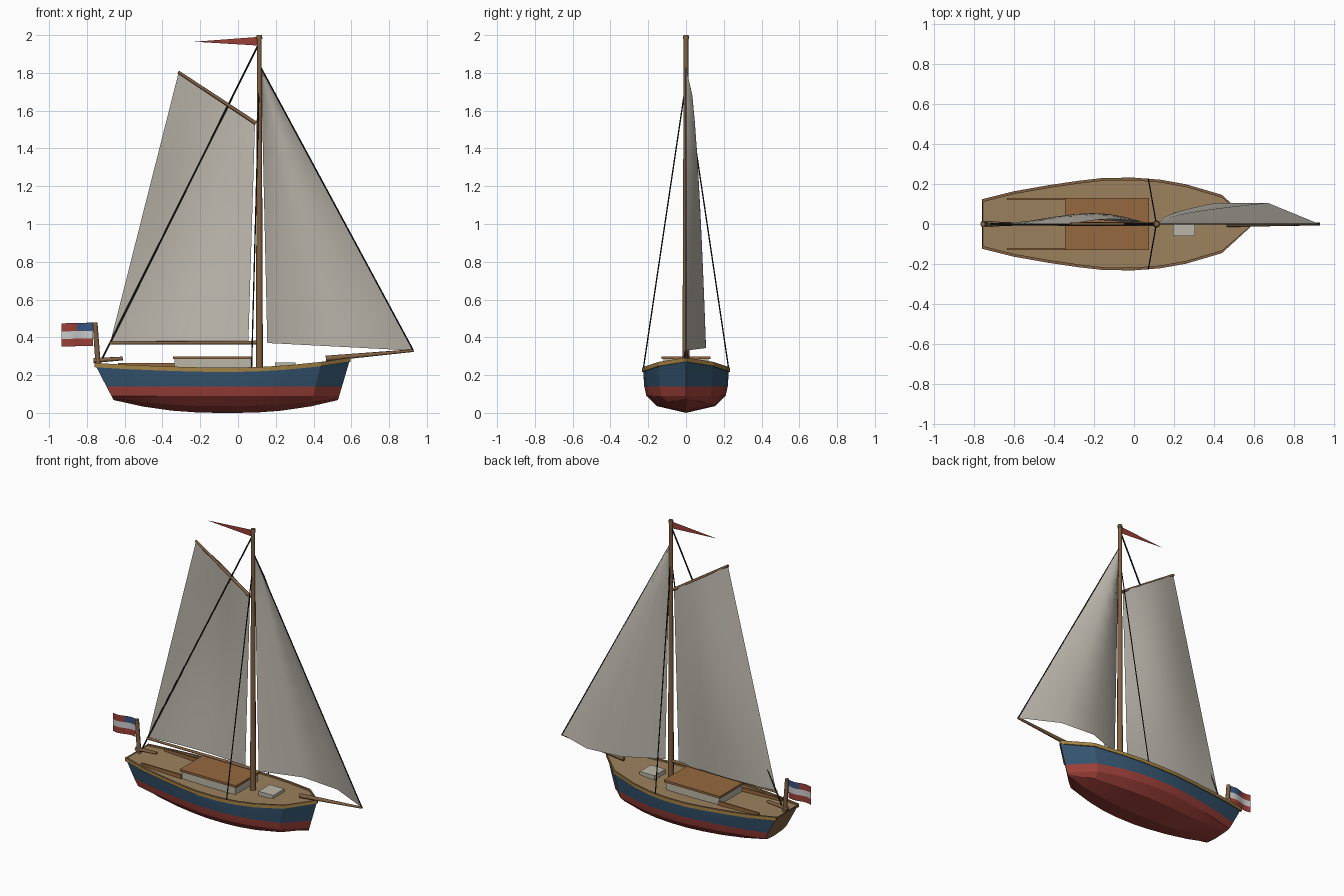
import bpy, bmesh
from math import sin, pi
from mathutils import Vector, Matrix

if "Cube" in bpy.data.objects:
    bpy.data.objects.remove(bpy.data.objects["Cube"])


def material(name, r, g, b):
    m = bpy.data.materials.new(name)
    m.diffuse_color = (r, g, b, 1)
    m.use_nodes = True
    m.node_tree.nodes["Principled BSDF"].inputs["Base Color"].default_value = m.diffuse_color
    return m


NAVY = material("navy_paint", 0.035, 0.09, 0.16)
RED = material("red_paint", 0.33, 0.05, 0.04)
OCHRE = material("ochre_trim", 0.36, 0.22, 0.06)
DECK = material("deck_planks", 0.33, 0.22, 0.11)
WOOD = material("spar_wood", 0.22, 0.12, 0.055)
ROOF = material("roof_wood", 0.3, 0.14, 0.05)
CREAM = material("cream_paint", 0.5, 0.47, 0.38)
CANVAS = material("sail_canvas", 0.52, 0.49, 0.43)
ROPE = material("dark_rope", 0.015, 0.015, 0.015)
WHITE = material("flag_white", 0.65, 0.65, 0.65)
BLUE = material("flag_blue", 0.04, 0.09, 0.22)


def build(name, bm, *mats, smooth=None):
    me = bpy.data.meshes.new(name)
    bm.to_mesh(me)
    bm.free()
    for m in mats:
        me.materials.append(m)
    ob = bpy.data.objects.new(name, me)
    bpy.context.collection.objects.link(ob)
    if smooth:
        bpy.ops.object.select_all(action='DESELECT')
        ob.select_set(True)
        bpy.context.view_layer.objects.active = ob
        bpy.ops.object.shade_smooth_by_angle(angle=smooth)
    return ob


def box(name, x, y, z, mat):
    bm = bmesh.new()
    bmesh.ops.create_cube(bm, size=1)
    for v in bm.verts:
        v.co = [lo + (c + 0.5) * (hi - lo) for c, (lo, hi) in zip(v.co, (x, y, z))]
    return build(name, bm, mat)


def rod(name, a, b, r1, r2, mat, sides=8):
    a, b = Vector(a), Vector(b)
    bm = bmesh.new()
    rot = (b - a).to_track_quat('Z', 'Y').to_matrix().to_4x4()
    bmesh.ops.create_cone(bm, cap_ends=True, segments=sides, radius1=r1, radius2=r2,
                          depth=(b - a).length, matrix=Matrix.Translation((a + b) / 2) @ rot)
    return build(name, bm, mat, smooth=0.9)


def loft(rings, bm, mat_of, closed=False):
    # join successive rows of points with quads
    rows = [[bm.verts.new(p) for p in r] for r in rings]
    n = len(rows[0])
    for i, (r, s) in enumerate(zip(rows, rows[1:])):
        for j in range(n if closed else n - 1):
            k = (j + 1) % n
            bm.faces.new((r[j], s[j], s[k], r[k])).material_index = mat_of(i, j)
    return rows


def finish(bm):
    bmesh.ops.remove_doubles(bm, verts=bm.verts, dist=0.0005)
    bmesh.ops.recalc_face_normals(bm, faces=bm.faces)


# hull stations: deck x, half beam, sheer height
STATIONS = [(-.76, .12, .262), (-.6, .16, .252), (-.43, .19, .245), (-.28, .212, .24),
            (-.15, .227, .237), (0, .228, .237), (.13, .218, .241), (.26, .195, .249),
            (.44, .142, .267), (.595, .0, .29)]


def section(x, b, zs):
    u = (x + .76) / 1.355
    keel = .068 * abs(2 * u - 1) ** 2.6
    chine = .09
    pts = [(b, zs), (b * .97, .14), (b * .92, chine),
           (b * .68, keel + (chine - keel) * .4), (0, keel)]
    low = -.66 + 1.19 * u
    return [(low + (x - low) * (z - .07) / (zs - .07), y, z) for y, z in pts]


# hull with painted bands and wooden transom
bm = bmesh.new()
rings = []
for st in STATIONS:
    half = section(*st)
    rings.append(half + [(x, -y, z) for x, y, z in half[-2::-1]])
rows = loft(rings, bm, lambda i, j: 0 if j in (0, 7) else 1)
bm.faces.new(rows[0]).material_index = 2
finish(bm)
build("hull", bm, NAVY, RED, WOOD, smooth=0.35)

# deck
bm = bmesh.new()
loft([[(x, b - .004, z - .006), (x, -b + .004, z - .006)] if b else [(x, .001, z - .006), (x, -.001, z - .006)]
      for x, b, z in STATIONS], bm, lambda i, j: 0)
for f in bm.faces:
    if f.normal.z < 0:
        f.normal_flip()
bmesh.ops.recalc_face_normals(bm, faces=bm.faces)
if sum(f.normal.z for f in bm.faces) < 0:
    bmesh.ops.reverse_faces(bm, faces=bm.faces)
build("deck", bm, DECK)

# gunwale rails on both sides
for side, s in (("left", 1), ("right", -1)):
    bm = bmesh.new()
    rings = []
    for x, b, z in STATIONS:
        o, i = s * (b + .004), s * max(b - .01, 0)
        rings.append([(x, o, z - .02), (x, o, z + .003), (x, i, z + .003), (x, i, z - .02)])
    rows = loft(rings, bm, lambda i, j: 1 if j == 1 else 0, closed=True)
    bm.faces.new(rows[0])
    bm.faces.new(rows[-1])
    bmesh.ops.recalc_face_normals(bm, faces=bm.faces)
    build(side + "_gunwale", bm, OCHRE, WOOD)

# cabin, cockpit coamings, fore hatch
box("cabin", (-.335, .065), (-.12, .12), (.22, .286), CREAM)
box("cabin_roof", (-.345, .075), (-.13, .13), (.284, .299), ROOF)
for side, s in (("left", 1), ("right", -1)):
    box(side + "_coaming", (-.635, -.335), sorted((s * .12, s * .13)), (.23, .264), ROOF)
box("fore_hatch", (.195, .305), (-.06, .06), (.235, .268), CREAM)

# mast and spars
rod("mast", (.113, 0, .225), (.113, 0, 1.99), .019, .012, WOOD)
rod("mast_cap", (.113, 0, 1.98), (.113, 0, 2.0), .016, .014, WOOD)
rod("boom", (.1, 0, .372), (-.68, 0, .37), .01, .008, WOOD)
rod("gaff", (.095, 0, 1.533), (-.317, 0, 1.805), .01, .008, WOOD)
rod("bowsprit", (.465, 0, .288), (.93, 0, .33), .015, .007, WOOD)
rod("tiller", (-.765, 0, .277), (-.61, 0, .288), .013, .01, WOOD)
rod("flag_pole", (-.74, 0, .25), (-.757, 0, .478), .014, .013, WOOD)


# sails: sheets between four corners, bellied towards +y
def sail(name, low_a, low_b, top_a, top_b, cols, rows_n, belly):
    bm = bmesh.new()
    la, lb, ta, tb = map(Vector, (low_a, low_b, top_a, top_b))
    rings = []
    for r in range(rows_n + 1):
        t = r / rows_n
        a, b = la.lerp(ta, t), lb.lerp(tb, t)
        rings.append([a.lerp(b, c / cols) + Vector((0, belly(c / cols, t), 0))
                      for c in range(cols + 1)])
    loft(rings, bm, lambda i, j: 0)
    finish(bm)
    build(name, bm, CANVAS, smooth=1.0)


sail("mainsail", (.055, 0, .378), (-.675, 0, .378), (.09, 0, 1.535), (-.315, 0, 1.8), 8, 10,
     lambda s, t: .055 * sin(pi * s) * (.45 + .55 * sin(pi * t)))
sail("jib", (.155, 0, .37), (.928, 0, .33), (.122, 0, 1.83), (.124, 0, 1.83), 3, 10,
     lambda s, t: .122 * sin(pi * s) * (1 - t) ** .5)

# rigging
rod("backstay", (-.73, 0, .265), (.108, 0, 1.95), .005, .005, ROPE, 6)
rod("forestay", (.12, 0, 1.83), (.928, 0, .33), .004, .004, ROPE, 6)
for side, s in (("left", 1), ("right", -1)):
    rod(side + "_shroud", (.072, s * .225, .24), (.112, 0, 1.75), .0035, .0035, ROPE, 6)

# masthead pennant
bm = bmesh.new()
bm.faces.new([bm.verts.new(p) for p in ((.102, 0, 1.945), (.102, 0, 1.99), (-.23, 0, 1.965))])
build("pennant", bm, RED)

# striped ensign with a canton, gently waved
bm = bmesh.new()
loft([[(-.768 - .167 * c / 8, .008 * sin(pi * c / 4), z - .004 * c / 8)
       for c in range(9)] for z in (.355, .395, .435, .478)], bm,
     lambda i, j: 2 if i == 2 and j < 4 else (0, 1, 0)[i])
build("ensign", bm, RED, WHITE, BLUE, smooth=1.0)
